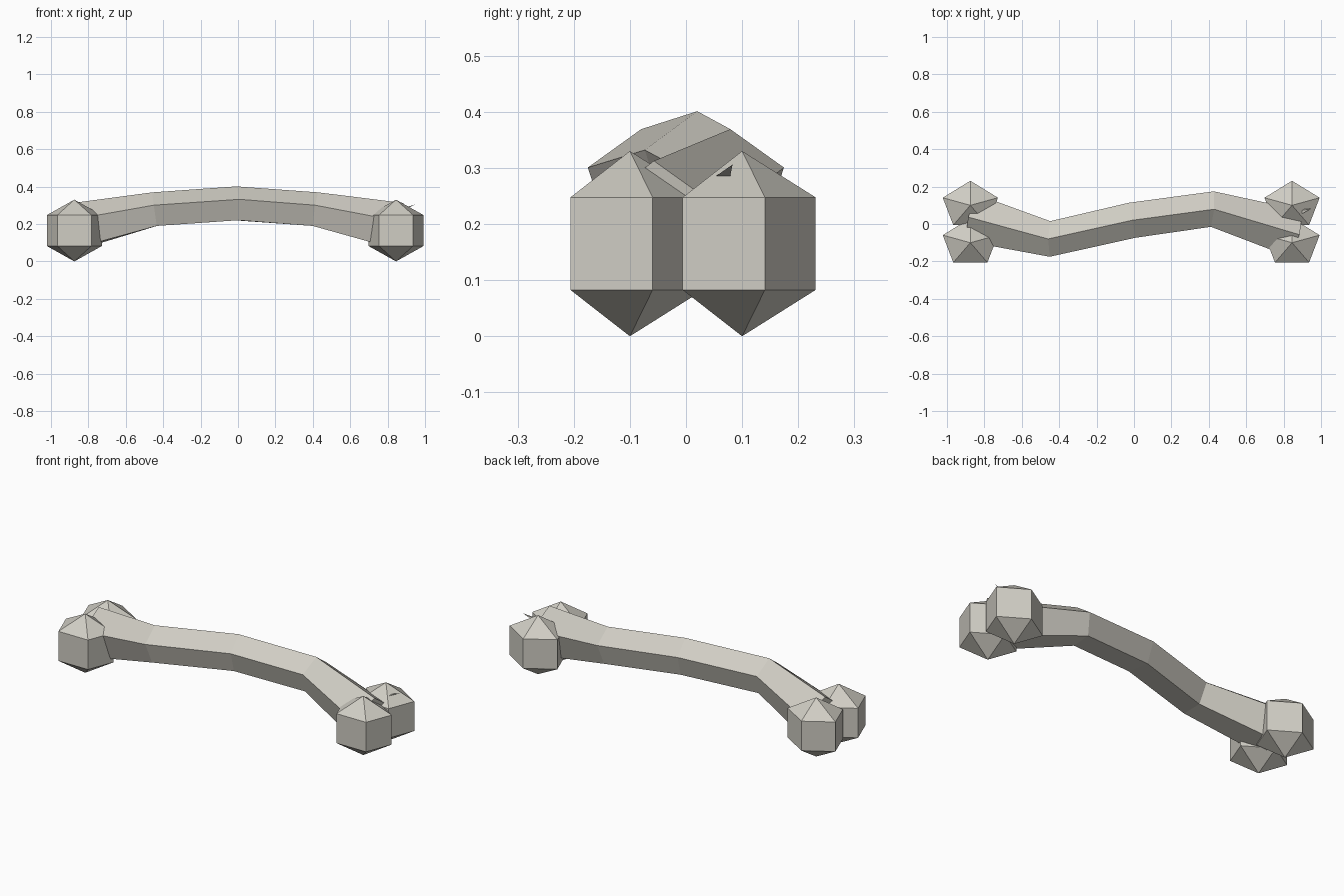
import bpy, bmesh, math
from mathutils import Vector

cube = bpy.data.objects.get("Cube")
if cube:
    bpy.data.objects.remove(cube, do_unlink=True)

# Single bone colour
BONE = (0.63, 0.61, 0.55, 1)
bone = bpy.data.materials.new("bone")
bone.use_nodes = True
bone.diffuse_color = BONE
bone.node_tree.nodes["Principled BSDF"].inputs["Base Color"].default_value = BONE

SIDES = 5


def finish(bm, name):
    bmesh.ops.recalc_face_normals(bm, faces=bm.faces)
    mesh = bpy.data.meshes.new(name)
    bm.to_mesh(mesh)
    bm.free()
    mesh.materials.append(bone)
    obj = bpy.data.objects.new(name, mesh)
    bpy.context.collection.objects.link(obj)
    return obj


# Shaft: five-sided rings swept along a bent path, flaring at both ends
def make_shaft():
    path = [Vector(p) for p in ((-0.86, 0.03, 0.18), (-0.445, -0.08, 0.27), (-0.01, 0.02, 0.301),
                                (0.415, 0.08, 0.27), (0.86, -0.05, 0.18))]
    radii = (0.135, 0.1, 0.1, 0.1, 0.135)
    bm = bmesh.new()
    rings = []
    for i, (centre, radius) in enumerate(zip(path, radii)):
        before, after = path[max(i - 1, 0)], path[min(i + 1, len(path) - 1)]
        along = (after - before).normalized()
        side = Vector((0, 0, 1)).cross(along).normalized()
        up = along.cross(side)
        angles = [math.tau * k / SIDES for k in range(SIDES)]
        rings.append([bm.verts.new(centre + radius * (up * math.cos(a) + side * math.sin(a)))
                      for a in angles])
    for a, b in zip(rings, rings[1:]):
        for k in range(SIDES):
            n = (k + 1) % SIDES
            bm.faces.new((a[k], a[n], b[n], b[k]))
    bm.faces.new(rings[0])
    bm.faces.new(rings[-1])
    finish(bm, "shaft")


# Knob: coarse five-sided ball, flattened slightly across the bone
def make_knob(name, x, y):
    bm = bmesh.new()
    bmesh.ops.create_uvsphere(bm, u_segments=SIDES, v_segments=3, radius=1)
    ring = 1 / math.sin(math.pi / 3)
    bmesh.ops.scale(bm, vec=(0.155 * ring, 0.131 * ring, 0.165), verts=bm.verts)
    obj = finish(bm, name)
    obj.location = (x, y, 0.165)


# Splinter: tiny sliver poking out of one knob
def make_splinter():
    bm = bmesh.new()
    tip, *base = [bm.verts.new(p) for p in ((0.95, 0.083, 0.306), (0.89, 0.05, 0.283),
                                            (0.9, 0.078, 0.281), (0.885, 0.07, 0.285))]
    bm.faces.new(base)
    for k in range(3):
        bm.faces.new((tip, base[k], base[(k + 1) % 3]))
    finish(bm, "splinter")


make_shaft()
for end, x in (("right", -0.875), ("left", 0.845)):
    for face, y in (("front", -0.1), ("back", 0.1)):
        make_knob(f"{end}_{face}_knob", x, y)
make_splinter()
